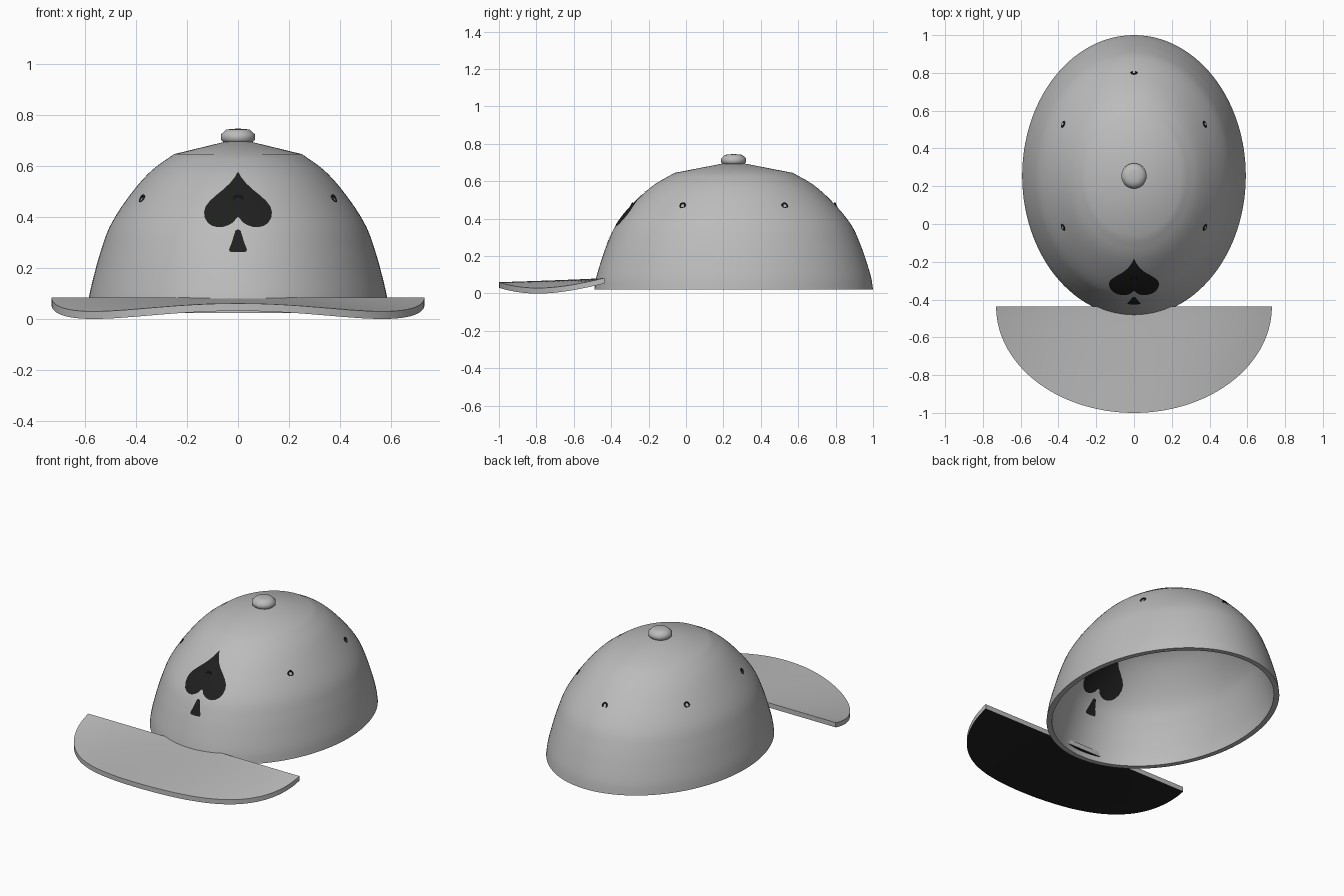
import bpy, bmesh, math

if "Cube" in bpy.data.objects:
    bpy.data.objects.remove(bpy.data.objects["Cube"])

# Crown: centre, half sizes, and side profile as (height, share of full radius)
CY, CZ = 0.255, 0.022
A, B, TOP = 0.592, 0.745, 0.706
WALL = 0.031
PROFILE = [(0.022, 1.0), (0.083, 0.987), (0.17, 0.953), (0.265, 0.908), (0.364, 0.846),
           (0.475, 0.727), (0.58, 0.574), (0.645, 0.424)]


def material(name, rgb):
    m = bpy.data.materials.new(name)
    m.diffuse_color = (*rgb, 1)
    m.use_nodes = True
    m.node_tree.nodes["Principled BSDF"].inputs["Base Color"].default_value = m.diffuse_color
    return m


GREY = material("grey cloth", (0.5, 0.5, 0.5))
BLACK = material("black", (0.013, 0.014, 0.013))


def share(z):
    """Smooth (Hermite) reading of the crown profile."""
    p = PROFILE
    n = len(p) - 1
    i = max(k for k in range(n) if k == 0 or p[k][0] <= z)

    def slope(k):
        lo, hi = max(k - 1, 0), min(k + 1, n)
        return (p[hi][1] - p[lo][1]) / (p[hi][0] - p[lo][0])
    d = p[i + 1][0] - p[i][0]
    t = (z - p[i][0]) / d
    return ((2 * t**3 - 3 * t**2 + 1) * p[i][1] + (t**3 - 2 * t**2 + t) * d * slope(i)
            + (3 * t**2 - 2 * t**3) * p[i + 1][1] + (t**3 - t**2) * d * slope(i + 1))


def finish(name, bm, mats, angle=35):
    me = bpy.data.meshes.new(name)
    bm.to_mesh(me)
    bm.free()
    ob = bpy.data.objects.new(name, me)
    bpy.context.collection.objects.link(ob)
    for m in mats:
        me.materials.append(m)
    bpy.ops.object.select_all(action='DESELECT')
    ob.select_set(True)
    bpy.context.view_layer.objects.active = ob
    bpy.ops.object.shade_smooth_by_angle(angle=math.radians(angle))
    return ob


def lathe(bm, profile, n):
    """profile: (x radius, y radius, z) rings, turned about the crown axis."""
    rings = [[bm.verts.new((rx * math.cos(2 * math.pi * k / n),
                            CY + ry * math.sin(2 * math.pi * k / n), z))
              for k in range(n)] for rx, ry, z in profile]
    for r0, r1 in zip(rings, rings[1:]):
        for k in range(n):
            m = (k + 1) % n
            bm.faces.new((r0[k], r0[m], r1[m], r1[k]))
    bmesh.ops.remove_doubles(bm, verts=bm.verts, dist=1e-5)
    bmesh.ops.recalc_face_normals(bm, faces=bm.faces)


# Crown: hollow dome ending in a shallow cone
def squash(inset):
    return 1 - inset / (TOP - CZ)


def shell(inset):
    q = squash(inset)
    zs = [CZ + (0.645 - CZ) * i / 30 for i in range(31)]
    pts = [((A - inset) * share(z), (B - inset) * share(z), CZ + (z - CZ) * q) for z in zs]
    return pts + [(0, 0, CZ + (TOP - CZ) * q)]


bm = bmesh.new()
lathe(bm, shell(WALL)[::-1] + shell(0), 112)
finish("crown", bm, [GREY])

# Button on top
bm = bmesh.new()
lathe(bm, [(r, r, z) for r, z in [(0, 0.685), (0.055, 0.69), (0.067, 0.702), (0.067, 0.722),
                                  (0.046, 0.741), (0.025, 0.744), (0, 0.745)]], 32)
finish("top_button", bm, [GREY], 60)

# Brim: half ellipse, straight at the back, drooping at both sides of the front
bm = bmesh.new()
N, M = 40, 40


def brim_sheet(drop):
    grid = []
    for i in range(N + 1):
        phi = math.pi / 2 * i / N
        t = math.sin(phi)
        xs = [0.73 * math.cos(phi) * (2 * j / M - 1) for j in range(M + 1)]
        grid.append([bm.verts.new((x, -0.437 - 0.563 * t,
                                   0.083 - 0.0225 * t**0.8 - 0.189 * x * x * t - drop))
                     for x in xs])
    return grid


top, low = brim_sheet(0), brim_sheet(0.0295)
for i in range(N):
    for j in range(M):
        bm.faces.new((top[i][j], top[i + 1][j], top[i + 1][j + 1], top[i][j + 1]))
        f = bm.faces.new((low[i][j], low[i][j + 1], low[i + 1][j + 1], low[i + 1][j]))
        f.material_index = 1     # black underside
    bm.faces.new((top[i][0], low[i][0], low[i + 1][0], top[i + 1][0]))
    bm.faces.new((top[i][M], top[i + 1][M], low[i + 1][M], low[i][M]))
for j in range(M):
    bm.faces.new((top[0][j], top[0][j + 1], low[0][j + 1], low[0][j]))
bmesh.ops.remove_doubles(bm, verts=bm.verts, dist=1e-5)
finish("brim", bm, [GREY, BLACK])

# Spade emblem: right half outlines (x, z), tip first
LEAF = [(0, 0.577), (0.012, 0.556), (0.03, 0.533), (0.055, 0.509), (0.085, 0.485),
        (0.11, 0.462), (0.127, 0.44), (0.133, 0.418), (0.13, 0.396), (0.118, 0.376),
        (0.1, 0.364), (0.08, 0.359), (0.058, 0.36), (0.037, 0.367), (0.018, 0.379),
        (0.007, 0.393), (0, 0.399)]
STEM = [(0, 0.351), (0.01, 0.346), (0.015, 0.327), (0.024, 0.3), (0.035, 0.272),
        (0.033, 0.263), (0, 0.261)]


def emblem(name, half, inset, flip):
    bm = bmesh.new()
    outline = half + [(-x, z) for x, z in half[-2:0:-1]]
    bm.faces.new([bm.verts.new((x, 0, z)) for x, z in reversed(outline)])
    bmesh.ops.triangulate(bm, faces=bm.faces)

    def cut(co, no):
        bmesh.ops.bisect_plane(bm, geom=bm.verts[:] + bm.edges[:] + bm.faces[:],
                               plane_co=co, plane_no=no, dist=1e-5)
    for k in range(1, 24):
        cut((0, 0, 0.25 + 0.0145 * k), (0, 0, 1))
    for k in range(-6, 7):
        cut((0.02 * k, 0, 0), (1, 0, 0))
    # wrap onto the crown
    for v in bm.verts:
        s = share(CZ + (v.co.z - CZ) / squash(inset))
        a, b = (A - inset) * s, (B - inset) * s
        v.co.y = CY - b * math.sqrt(max(1 - (v.co.x / a) ** 2, 0))
    if flip:
        bmesh.ops.reverse_faces(bm, faces=bm.faces)
    bm.normal_update()
    finish(name, bm, [BLACK])


for side, inset, flip in (("outer", -0.003, False), ("inner", WALL + 0.003, True)):
    emblem("spade_leaf_" + side, LEAF, inset, flip)
    emblem("spade_stem_" + side, STEM, inset, flip)

# Six eyelets, small rings half sunk in the cloth
EZ = 0.47
c = share(EZ)
for k in range(6):
    th = math.radians(60 * k)
    s, co = math.sin(th), math.cos(th)
    bpy.ops.mesh.primitive_torus_add(
        major_segments=20, minor_segments=8, major_radius=0.014, minor_radius=0.0045,
        location=(A * c * s, CY - B * c * co, EZ),
        rotation=(math.radians(68), 0, math.atan2(s / A, co / B)))
    ob = bpy.context.object
    ob.name = "eyelet_%d" % (k + 1)
    ob.data.materials.append(BLACK)
    bpy.ops.object.shade_smooth()
